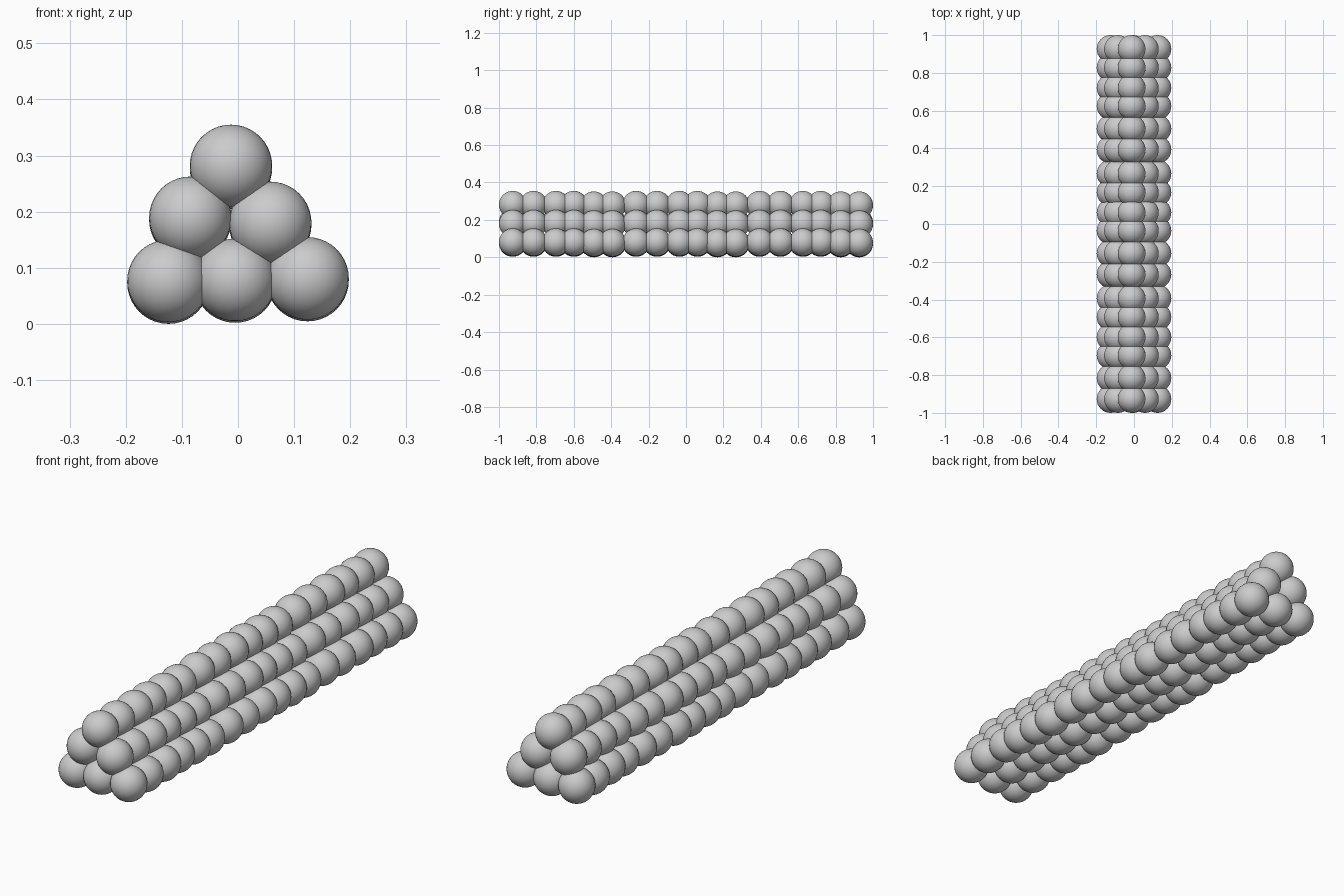
import bpy, bmesh
from mathutils import Matrix

if "Cube" in bpy.data.objects:
    bpy.data.objects.remove(bpy.data.objects["Cube"])

RADIUS = 0.0735
# Six slices of balls form one bundle; three bundles follow each other along y
SLICES = [(0.0, 0.0), (0.111, 0.0), (0.231, 0.0), (0.327, 0.0), (0.434, -0.003), (0.533, -0.003)]
PERIOD = 0.66
START = -0.9265

# Pyramid-stacked rows as (x, z) centres in the front view
ROWS = {
    "bottom_left_row": (-0.124, 0.0765),
    "bottom_middle_row": (-0.005, 0.0785),
    "bottom_right_row": (0.124, 0.081),
    "middle_left_row": (-0.085, 0.189),
    "middle_right_row": (0.0575, 0.180),
    "top_row": (-0.0125, 0.2815),
}


def ball_row(name, x, z):
    bm = bmesh.new()
    for bundle in range(3):
        for dy, dz in SLICES:
            y = START + bundle * PERIOD + dy
            bmesh.ops.create_uvsphere(bm, u_segments=32, v_segments=20, radius=RADIUS,
                                      matrix=Matrix.Translation((x, y, z + dz)))
    for face in bm.faces:
        face.smooth = True
    mesh = bpy.data.meshes.new(name)
    bm.to_mesh(mesh)
    bm.free()
    bpy.context.collection.objects.link(bpy.data.objects.new(name, mesh))


# Stack of ball rows
for row_name, (cx, cz) in ROWS.items():
    ball_row(row_name, cx, cz)
